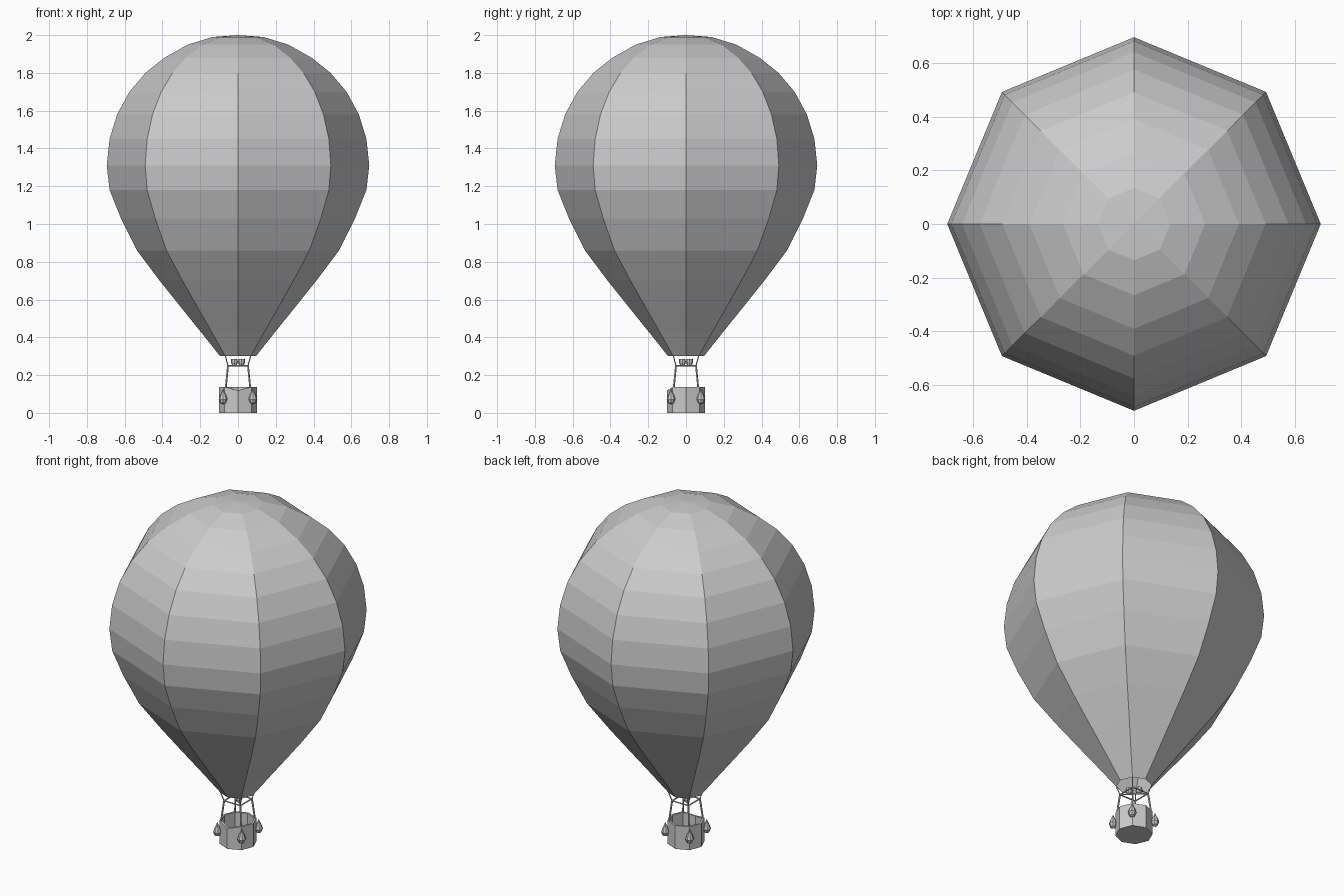
import bpy, bmesh
from math import sin, cos, pi
from mathutils import Vector

cube = bpy.data.objects.get("Cube")
if cube:
    bpy.data.objects.remove(cube)

grey = bpy.data.materials.new("plain_grey")
grey.use_nodes = True
COLOUR = (0.6, 0.6, 0.6, 1)
grey.diffuse_color = COLOUR
grey.node_tree.nodes["Principled BSDF"].inputs["Base Color"].default_value = COLOUR


def finish(name, bm):
    bmesh.ops.remove_doubles(bm, verts=bm.verts[:], dist=0.0002)
    bmesh.ops.recalc_face_normals(bm, faces=bm.faces[:])
    mesh = bpy.data.meshes.new(name)
    bm.to_mesh(mesh)
    bm.free()
    mesh.materials.append(grey)
    obj = bpy.data.objects.new(name, mesh)
    bpy.context.collection.objects.link(obj)
    return obj


def lathe(name, profile, sides=8, centre=(0, 0)):
    """Spin (radius, height) points around a vertical axis, flat faced."""
    bm = bmesh.new()
    rings = []
    for r, z in profile:
        rings.append([bm.verts.new((centre[0] + r * cos(2 * pi * i / sides),
                                    centre[1] + r * sin(2 * pi * i / sides), z))
                      for i in range(sides)])
    for a, b in zip(rings, rings[1:]):
        for i in range(sides):
            j = (i + 1) % sides
            bm.faces.new((a[i], a[j], b[j], b[i]))
    return finish(name, bm)


def rod(name, start, end, radius=0.005, sides=6):
    """Thin straight bar between two points."""
    a, b = Vector(start), Vector(end)
    bm = bmesh.new()
    bmesh.ops.create_cone(bm, cap_ends=True, segments=sides, radius1=radius,
                          radius2=radius, depth=(b - a).length)
    turn = (b - a).to_track_quat('Z', 'Y').to_matrix()
    bmesh.ops.rotate(bm, verts=bm.verts[:], matrix=turn)
    bmesh.ops.translate(bm, verts=bm.verts[:], vec=(a + b) / 2)
    return finish(name, bm)


# Envelope with an open mouth
lathe("envelope", [(0.095, 0.30), (0.19, 0.42), (0.295, 0.55), (0.415, 0.70),
                   (0.535, 0.86), (0.62, 1.03), (0.68, 1.18), (0.695, 1.31),
                   (0.68, 1.45), (0.64, 1.58), (0.575, 1.70), (0.49, 1.80),
                   (0.39, 1.88), (0.265, 1.95), (0.135, 1.99), (0, 2.0)])

# Basket with thick walls and a lowered front rim
basket = lathe("basket", [(0, 0), (0.1, 0), (0.1, 0.137), (0.088, 0.137),
                          (0.088, 0.012), (0, 0.012)])
for v in basket.data.vertices:
    if v.co.z > 0.1 and v.co.y < -0.08 and abs(v.co.x) < 0.01:
        v.co.z -= 0.018

# Ropes, sandbags and frame on the four diagonals
corners = [(1, 1), (-1, 1), (-1, -1), (1, -1)]
for n, (sx, sy) in enumerate(corners):
    nx, ny = corners[(n + 1) % 4]
    rod(f"basket_rope_{n}", (sx * 0.066, sy * 0.066, 0.12), (sx * 0.053, sy * 0.053, 0.25))
    rod(f"mouth_rope_{n}", (sx * 0.053, sy * 0.053, 0.25), (sx * 0.067, sy * 0.067, 0.302), 0.003)
    rod(f"frame_bar_{n}", (sx * 0.053, sy * 0.053, 0.25), (nx * 0.053, ny * 0.053, 0.25), 0.004)
    lathe(f"sandbag_{n}", [(0, 0.045), (0.015, 0.052), (0.023, 0.072), (0.016, 0.094),
                           (0.005, 0.116), (0, 0.13)], 8, (sx * 0.079, sy * 0.079))

# Burner pair on a diagonal support
rod("burner_support", (-0.053, 0.053, 0.25), (0.053, -0.053, 0.25), 0.004)
for n, s in enumerate((-1, 1)):
    lathe(f"burner_{n}", [(0, 0.245), (0.013, 0.252), (0.018, 0.268), (0.017, 0.285),
                          (0.012, 0.285), (0, 0.262)], 8, (s * 0.019, -s * 0.019))
